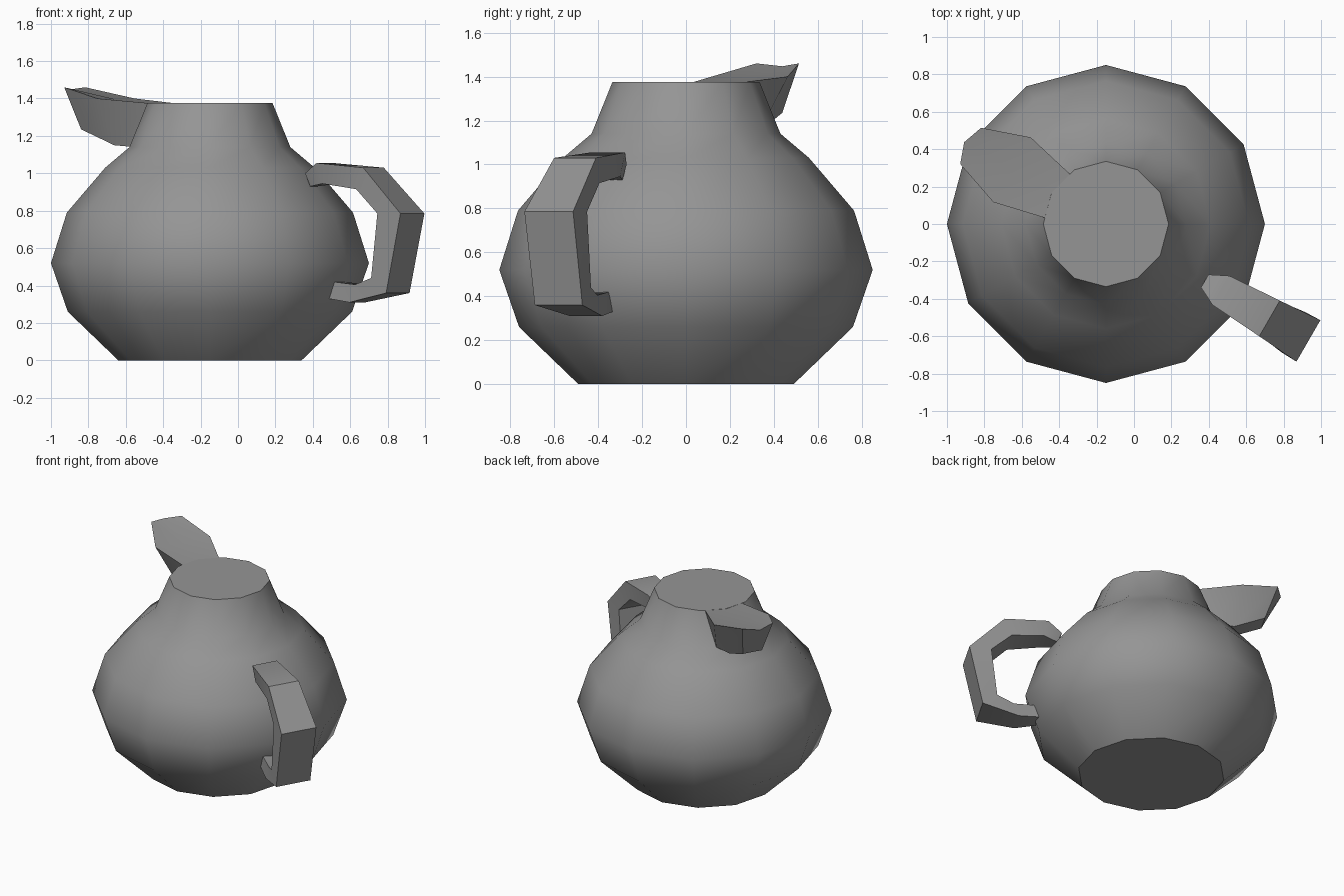
import bpy, bmesh, math
from mathutils import Vector

if "Cube" in bpy.data.objects:
    bpy.data.objects.remove(bpy.data.objects["Cube"])

CENTRE = Vector((-0.15, 0, 0))
SIDES = 12

grey = bpy.data.materials.new("mid grey clay")
grey.use_nodes = True
GREY = (0.30, 0.30, 0.30, 1)
grey.diffuse_color = GREY
grey.node_tree.nodes["Principled BSDF"].inputs["Base Color"].default_value = GREY


def place(angle, out, side, z):
    """Point at a distance out from the pot axis and sideways from that direction."""
    c, s = math.cos(angle), math.sin(angle)
    return CENTRE + Vector((c * out - s * side, s * out + c * side, z))


def loft(name, rings):
    """Join closed rings of points into one capped, auto-smoothed solid."""
    bm = bmesh.new()
    loops = [[bm.verts.new(p) for p in ring] for ring in rings]
    for a, b in zip(loops, loops[1:]):
        n = len(a)
        for i in range(n):
            j = (i + 1) % n
            bm.faces.new((a[i], a[j], b[j], b[i]))
    bm.faces.new(loops[0][::-1])
    bm.faces.new(loops[-1])
    bmesh.ops.recalc_face_normals(bm, faces=bm.faces)
    mesh = bpy.data.meshes.new(name)
    bm.to_mesh(mesh)
    bm.free()
    obj = bpy.data.objects.new(name, mesh)
    mesh.materials.append(grey)
    bpy.context.collection.objects.link(obj)
    bpy.ops.object.select_all(action='DESELECT')
    obj.select_set(True)
    bpy.context.view_layer.objects.active = obj
    bpy.ops.object.shade_smooth_by_angle(angle=math.radians(40))
    return obj


# Pot body with neck and flat closed top: (radius, height)
profile = [(0.49, 0), (0.76, 0.26), (0.85, 0.52), (0.765, 0.79),
           (0.56, 1.03), (0.43, 1.14), (0.335, 1.375)]
loft("pot_body", [[place(math.tau * i / SIDES, r, 0, z) for i in range(SIDES)]
                  for r, z in profile])

# Pouring spout: (top out, top half width, top z, low out, low half width, low z)
SPOUT = math.radians(150)
spout = [(0.30, 0.135, 1.375, 0.40, 0.10, 1.14),
         (0.58, 0.20, 1.40, 0.55, 0.07, 1.15),
         (0.835, 0.112, 1.46, 0.755, 0.07, 1.235)]
rings = []
for i, (to, tw, tz, lo, lw, lz) in enumerate(spout):
    tip = i == len(spout) - 1
    mid = (0.875, 1.447) if tip else (to, tz - 0.005)
    rings.append([place(SPOUT, to, -tw, tz), place(SPOUT, mid[0], 0, mid[1]),
                  place(SPOUT, to, tw, tz), place(SPOUT, lo, lw, lz),
                  place(SPOUT, lo, -lw, lz)])
loft("spout", rings)

# Handle strap: (outer out, outer z, inner out, inner z, half width)
HANDLE = math.radians(-30)
strap = [(0.61, 1.0, 0.64, 0.93, 0.04), (0.71, 1.055, 0.74, 0.945, 0.09),
         (1.01, 1.03, 0.96, 0.915, 0.11), (1.25, 0.785, 1.10, 0.785, 0.128),
         (1.16, 0.36, 1.06, 0.44, 0.125), (0.91, 0.31, 0.94, 0.405, 0.085),
         (0.73, 0.335, 0.74, 0.425, 0.05)]
loft("handle", [[place(HANDLE, oo, -w, oz), place(HANDLE, oo, w, oz),
                 place(HANDLE, io, w * 0.9, iz), place(HANDLE, io, -w * 0.9, iz)]
                for oo, oz, io, iz, w in strap])
